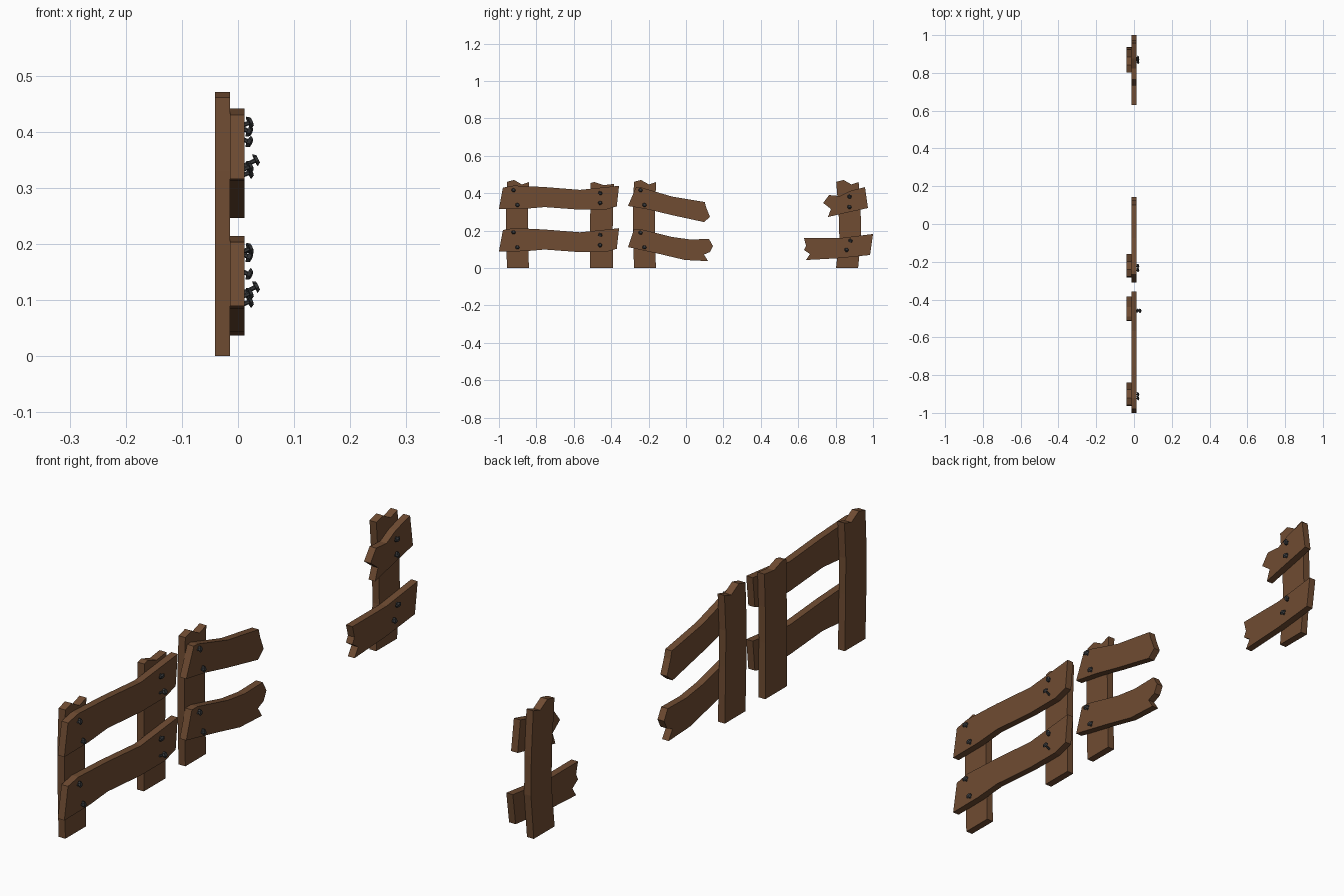
import bpy, bmesh
from mathutils import Matrix, Vector


def material(name, rgb):
    m = bpy.data.materials.new(name)
    m.diffuse_color = (*rgb, 1)
    return m


WOOD = material("wood", (0.16, 0.072, 0.032))
IRON = material("iron", (0.04, 0.042, 0.045))


def finish(bm, name, mat):
    bmesh.ops.recalc_face_normals(bm, faces=bm.faces)
    me = bpy.data.meshes.new(name)
    bm.to_mesh(me)
    bm.free()
    me.materials.append(mat)
    ob = bpy.data.objects.new(name, me)
    bpy.context.collection.objects.link(ob)
    return ob


def plank(name, outline, x0, x1, dy=0.0, dz=0.0):
    """Extrude a y-z outline from x0 to x1."""
    bm = bmesh.new()
    face = bm.faces.new([bm.verts.new((x0, y + dy, z + dz)) for y, z in outline])
    ext = bmesh.ops.extrude_face_region(bm, geom=[face])
    verts = [v for v in ext["geom"] if isinstance(v, bmesh.types.BMVert)]
    bmesh.ops.translate(bm, verts=verts, vec=(x1 - x0, 0, 0))
    return finish(bm, name, WOOD)


def nail(name, y, z, tip):
    """Bent nail: thin shaft from the rail and a flared tilted head."""
    bm = bmesh.new()
    base, axis = Vector((0.008, y, z)), Vector(tip)
    turn = axis.to_track_quat('Z', 'Y').to_matrix().to_4x4()
    place = Matrix.Translation(base) @ turn
    n = axis.length
    bmesh.ops.create_cone(bm, cap_ends=True, segments=6, radius1=0.004, radius2=0.004,
                          depth=n, matrix=place @ Matrix.Translation((0, 0, n / 2)))
    bmesh.ops.create_cone(bm, cap_ends=True, segments=7, radius1=0.012, radius2=0.008,
                          depth=0.006, matrix=place @ Matrix.Translation((0, 0, n)))
    return finish(bm, name, IRON)


# Posts: slightly bowed with splintered tops
POST_X = (-0.041, -0.014)
post = [(-0.957, 0), (-0.84, 0), (-0.845, 0.2), (-0.846, 0.33), (-0.838, 0.46),
        (-0.877, 0.447), (-0.92, 0.471), (-0.957, 0.461), (-0.963, 0.33), (-0.963, 0.2)]
plank("post_left", post, *POST_X)
plank("post_broken_left", post, *POST_X, dy=0.679)
plank("post_middle", [(-0.513, 0), (-0.39, 0), (-0.392, 0.2), (-0.39, 0.33), (-0.385, 0.45),
                      (-0.44, 0.443), (-0.49, 0.46), (-0.51, 0.455), (-0.513, 0.2)], *POST_X)
plank("post_right", [(0.802, 0), (0.92, 0), (0.936, 0.16), (0.934, 0.3), (0.923, 0.46),
                     (0.884, 0.447), (0.842, 0.471), (0.803, 0.461), (0.816, 0.3), (0.82, 0.16)],
      *POST_X)

# Whole rails between the first two posts
RAIL_X = (-0.014, 0.012)
rail = [(-1, 0.316), (-0.979, 0.43), (-0.92, 0.441), (-0.755, 0.433), (-0.567, 0.418),
        (-0.358, 0.44), (-0.37, 0.33), (-0.43, 0.312), (-0.567, 0.312), (-0.755, 0.326),
        (-0.86, 0.317)]
plank("rail_upper", rail, *RAIL_X)
plank("rail_lower", rail, *RAIL_X, dz=-0.227)

# Snapped rails
plank("broken_rail_upper_left",
      [(-0.31, 0.332), (-0.267, 0.433), (-0.246, 0.433), (-0.075, 0.382), (0.1, 0.353),
       (0.107, 0.326), (0.128, 0.273), (0.096, 0.246), (-0.075, 0.283), (-0.2, 0.313)], *RAIL_X)
plank("broken_rail_lower_left",
      [(-0.31, 0.112), (-0.278, 0.209), (-0.246, 0.209), (-0.075, 0.166), (0.02, 0.153),
       (0.123, 0.155), (0.144, 0.118), (0.128, 0.086), (0.096, 0.072), (0.118, 0.037),
       (-0.005, 0.043), (-0.14, 0.075)], *RAIL_X)
plank("broken_rail_upper_right",
      [(0.733, 0.348), (0.765, 0.39), (0.824, 0.385), (0.877, 0.412), (0.957, 0.433),
       (0.973, 0.321), (0.85, 0.294), (0.759, 0.273), (0.775, 0.316)], *RAIL_X)
plank("broken_rail_lower_right",
      [(0.631, 0.16), (0.824, 0.16), (1, 0.182), (0.984, 0.07), (0.824, 0.053),
       (0.642, 0.043), (0.663, 0.075), (0.631, 0.096), (0.642, 0.118)], *RAIL_X)

# Nails: one pair per crossing, bent different ways
UP, DOWN, OUT = (0.014, 0.003, 0.006), (0.013, -0.003, -0.006), (0.025, 0.002, 0.012)
pairs = [((-0.925, 0.411), (-0.904, 0.332)), ((-0.925, 0.186), (-0.904, 0.106)),
         ((-0.246, 0.411), (-0.225, 0.332)), ((-0.246, 0.184), (-0.225, 0.106)),
         ((-0.456, 0.406), (-0.461, 0.338)), ((-0.456, 0.182), (-0.461, 0.112)),
         ((0.877, 0.387), (0.871, 0.322)), ((0.882, 0.151), (0.856, 0.092))]
for i, (a, b) in enumerate(pairs):
    nail(f"nail_upper_{i}", *a, UP if i < 4 else DOWN)
    nail(f"nail_lower_{i}", *b, OUT if i in (4, 5) else UP)
